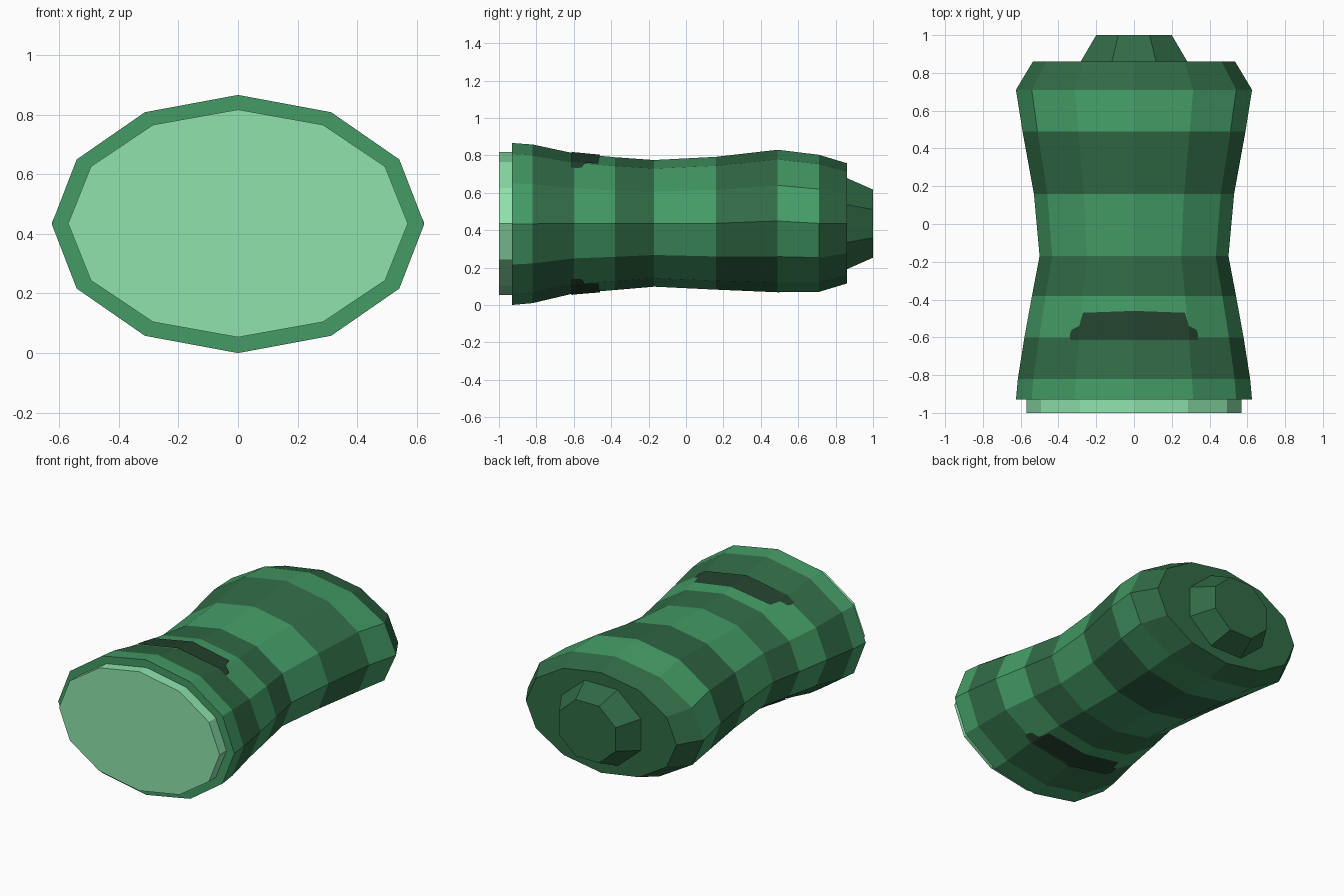
import bpy
import math

cube = bpy.data.objects.get("Cube")
if cube:
    bpy.data.objects.remove(cube, do_unlink=True)


def material(name, rgb):
    m = bpy.data.materials.new(name)
    m.use_nodes = True
    m.diffuse_color = (*rgb, 1)
    m.node_tree.nodes["Principled BSDF"].inputs["Base Color"].default_value = (*rgb, 1)
    return m


green = material("leaf green", (0.057, 0.33, 0.132))
forest = material("forest green", (0.03, 0.146, 0.06))
pale = material("pale green", (0.274, 0.765, 0.413))
dark = material("blackish green", (0.017, 0.055, 0.027))


def make(name, verts, faces, *mats):
    mesh = bpy.data.meshes.new(name)
    mesh.from_pydata(verts, [], faces)
    for mat in mats:
        mesh.materials.append(mat)
    ob = bpy.data.objects.new(name, mesh)
    bpy.context.collection.objects.link(ob)
    return ob


def loft(name, rings, sides, turn, *mats):
    """Skin elliptical rings (y, half width, bottom, top) along y and cap both ends."""
    verts, faces = [], []
    for y, rx, low, high in rings:
        for i in range(sides):
            a = 2 * math.pi * i / sides + turn
            verts.append((rx * math.cos(a), y,
                          (low + high) / 2 + (high - low) / 2 * math.sin(a)))
    for r in range(len(rings) - 1):
        for i in range(sides):
            j = (i + 1) % sides
            a, b = r * sides, (r + 1) * sides
            faces.append((a + i, a + j, b + j, b + i))
    last = (len(rings) - 1) * sides
    faces.append(tuple(reversed(range(sides))))
    faces.append(tuple(range(last, last + sides)))
    return make(name, verts, faces, *mats)


# Waisted twelve-sided body
BODY = [(-0.93, 0.625, 0.0, 0.866), (-0.82, 0.615, 0.01, 0.858),
        (-0.60, 0.58, 0.062, 0.811), (-0.38, 0.54, 0.08, 0.79),
        (-0.17, 0.50, 0.098, 0.775), (0.16, 0.53, 0.082, 0.792),
        (0.49, 0.59, 0.068, 0.83), (0.71, 0.625, 0.07, 0.803),
        (0.86, 0.535, 0.115, 0.758)]
body = loft("body", BODY, 12, 0, green, forest)

# Bands alternate along the body; the front rim is light and the rear cap dark
for face in body.data.polygons:
    band = sum(ring[0] < face.center.y for ring in BODY[1:-1])
    face.material_index = band % 2

# Pale front disc
loft("front_disc", [(-1.0, 0.57, 0.053, 0.817), (-0.92, 0.57, 0.053, 0.817)], 12, 0, pale)

# Tapered eight-sided rear knob
f = 1 / math.cos(math.pi / 8)
loft("rear_knob", [(y, rx * f, 0.435 - rz * f, 0.435 + rz * f)
                   for y, rx, rz in ((0.85, 0.288, 0.248), (1.0, 0.2, 0.182))],
     8, math.pi / 8, forest)


def surface(x, y, side):
    """Height of the body skin above or below a point."""
    for p, q in zip(BODY, BODY[1:]):
        if p[0] <= y <= q[0]:
            t = (y - p[0]) / (q[0] - p[0])
            rx, low, high = [a + (b - a) * t for a, b in zip(p[1:], q[1:])]
            break
    u = abs(x) / rx
    k = math.sqrt(0.75)
    h = 1 - (1 - k) * u / 0.5 if u < 0.5 else k - (k - 0.5) * (u - 0.5) / (k - 0.5)
    return (low + high) / 2 + side * ((high - low) / 2 * h + 0.006)


# Dark inlay plates following the skin above and below: half width, back edge
half = [(0.0, -0.46), (0.27, -0.47), (0.29, -0.54), (0.33, -0.56), (0.34, -0.585)]
columns = [(-x, y) for x, y in reversed(half[1:])] + half
for name, side in (("top_inlay", 1), ("bottom_inlay", -1)):
    verts, faces = [], []
    for x, back in columns:
        verts += [(x, y, surface(x, y, side)) for y in (-0.613, -0.60, back)]
    for c in range(len(columns) - 1):
        for r in range(2):
            a = c * 3 + r
            quad = (a, a + 3, a + 4, a + 1)
            faces.append(quad if side > 0 else quad[::-1])
    make(name, verts, faces, dark)
